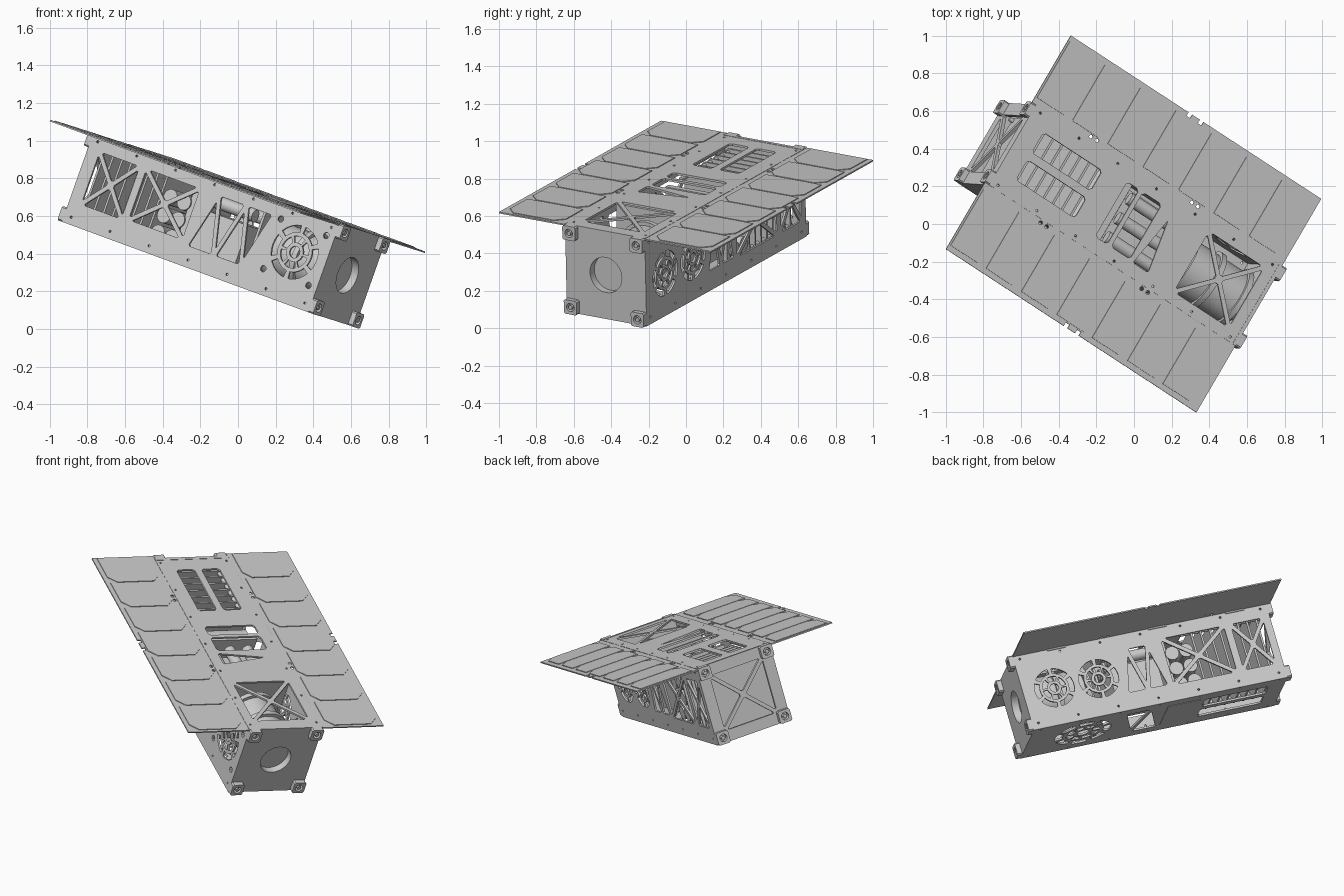
import bpy, math
from mathutils import Vector, Matrix

if "Cube" in bpy.data.objects:
    bpy.data.objects.remove(bpy.data.objects["Cube"])

# Tilted body frame: U along the body, V across the wings, W out of the top
U = Vector((0.800, -0.522, -0.294)).normalized()
V = Vector((0.503, 0.849, -0.160))
V = (V - U * V.dot(U)).normalized()
W = U.cross(V)
ORIGIN = Vector((0, 0, 0.764))
X0, X1, H = -0.835, 0.86, 0.25      # end tips and half width of the body


def frame(ax, ay, pos):
    m = Matrix((ax, ay, ax.cross(ay))).transposed().to_4x4()
    m.translation = ORIGIN + U * pos[0] + V * pos[1] + W * pos[2]
    return m


def panel(name, outline, holes, ax, ay, pos, thick):
    """Flat plate with cut-outs, from a filled 2D curve turned into a mesh."""
    cu = bpy.data.curves.new(name, 'CURVE')
    cu.dimensions, cu.fill_mode, cu.extrude = '2D', 'BOTH', thick / 2
    for pts in [outline] + holes:
        s = cu.splines.new('POLY')
        s.points.add(len(pts) - 1)
        for p, q in zip(s.points, pts):
            p.co = (q[0], q[1], 0, 1)
        s.use_cyclic_u = True
    tmp = bpy.data.objects.new(name + "_tmp", cu)
    bpy.context.collection.objects.link(tmp)
    me = bpy.data.meshes.new_from_object(tmp.evaluated_get(bpy.context.evaluated_depsgraph_get()))
    bpy.data.objects.remove(tmp)
    ob = bpy.data.objects.new(name, me)
    bpy.context.collection.objects.link(ob)
    ob.matrix_world = frame(ax, ay, pos)
    return ob


def box(name, u0, u1, v0, v1, w0, w1):
    return panel(name, rect(u0, v0, u1, v1), [], U, V, (0, 0, (w0 + w1) / 2), w1 - w0)


def cyl(name, pos, r, length, ax, ay, inner=0):
    return panel(name, circle((0, 0), r), [circle((0, 0), inner)] if inner else [], ax, ay, pos, length)


# 2D outline helpers
def rect(a0, b0, a1, b1):
    return [(a0, b0), (a1, b0), (a1, b1), (a0, b1)]


def soft(pts, c=0.015):
    out = []
    for i, p in enumerate(pts):
        p = Vector(p)
        for q in (pts[i - 1], pts[(i + 1) % len(pts)]):
            d = Vector(q) - p
            out.append(tuple(p + d.normalized() * min(c, d.length * 0.3)))
    return out


def circle(c, r, n=32):
    return [(c[0] + r * math.cos(2 * math.pi * i / n), c[1] + r * math.sin(2 * math.pi * i / n)) for i in range(n)]


def arc(c, r0, r1, t0, t1, n=6):
    ts = [t0 + (t1 - t0) * i / n for i in range(n + 1)]
    return ([(c[0] + r1 * math.cos(t), c[1] + r1 * math.sin(t)) for t in ts] +
            [(c[0] + r0 * math.cos(t), c[1] + r0 * math.sin(t)) for t in reversed(ts)])


def tri(p, q, r, d=0.012):
    p, q, r = Vector(p), Vector(q), Vector(r)
    a, b, c = (q - r).length, (p - r).length, (p - q).length
    s = (a + b + c) / 2
    ctr = (p * a + q * b + r * c) / (2 * s)
    rad = math.sqrt(s * (s - a) * (s - b) * (s - c)) / s
    return soft([tuple(ctr + (x - ctr) * (rad - d) / rad) for x in (p, q, r)], 0.01)


def cross(a0, b0, a1, b1):
    m, k = ((a0 + a1) / 2, (b0 + b1) / 2), rect(a0, b0, a1, b1)
    return [tri(k[i], k[(i + 1) % 4], m) for i in range(4)]


def zigzag(a0, b0, a1, b1, n):
    s = (a1 - a0) / (n + 1)
    return [tri(*[(a0 + s * (i + j), (b0, b1)[(i + j) % 2]) for j in range(3)][:2],
                (a0 + s * (i + 2), (b0, b1)[i % 2])) for i in range(n)]


def grille(c, r, n=6):
    out = [circle(c, r * 0.22, 16)]
    for r0, r1, off in ((0.36, 0.6, 0), (0.74, 1.0, 0.5)):
        for i in range(n):
            t = 2 * math.pi * (i + off) / n
            out.append(arc(c, r * r0, r * r1, t + 0.1, t + 2 * math.pi / n - 0.1))
    return out


def screws(lo, hi, b0, b1, n=7):
    return [circle((lo + (hi - lo) * i / (n - 1), b), 0.007, 8) for i in range(n) for b in (b0, b1)]


B0, B1 = X0 + 0.03, X1 - 0.03       # wall ends, feet stick out beyond
T = 0.012

# Top wall
holes = [soft(rect(-0.69, s * 0.085 - 0.062, -0.30, s * 0.085 + 0.062)) for s in (-1, 1)]
holes += [soft(rect(-0.15, -0.17, -0.07, 0.17)), soft(rect(-0.045, -0.17, 0.08, 0.17))]
holes += zigzag(0.09, -0.19, 0.22, 0.19, 1) + cross(0.37, -0.2, 0.76, 0.2)
holes += screws(-0.76, 0.78, -0.225, 0.225)
panel("top_wall", rect(B0, -H, B1, H), holes, U, V, (0, 0, -0.008), T)

# Bottom wall with a grille, struts, a blank cover and slotted windows
holes = [soft(rect(-0.70, s * 0.085 - 0.062, -0.29, s * 0.085 + 0.062)) for s in (-1, 1)]
holes += grille((0.47, 0), 0.18, 8) + zigzag(-0.04, -0.18, 0.23, 0.18, 2)
holes += screws(-0.76, 0.78, -0.225, 0.225)
panel("bottom_wall", rect(B0, -H, B1, H), holes, U, V, (0, 0, -0.494), T)
box("bottom_cover", -0.26, -0.05, -0.17, 0.17, -0.502, -0.49)

# Left wall
wall = rect(B0, -0.5, B1, -0.002)
holes = cross(-0.74, -0.39, -0.45, -0.07) + cross(-0.43, -0.38, -0.05, -0.07)
holes += zigzag(-0.03, -0.40, 0.43, -0.07, 4) + grille((0.625, -0.225), 0.145)
holes += [circle((0.625 + a * 0.15, -0.225 + b * 0.14), 0.018, 8) for a in (-1, 1) for b in (-1, 1)]
holes += screws(-0.76, 0.79, -0.46, -0.035)
panel("left_wall", wall, holes, U, W, (0, -H + 0.006, 0), T)

# Right wall
holes = grille((0.63, -0.26), 0.125) + grille((0.345, -0.26), 0.125)
holes += zigzag(-0.08, -0.40, 0.20, -0.1, 3) + cross(-0.52, -0.41, -0.09, -0.08)
holes += cross(-0.77, -0.41, -0.54, -0.08) + screws(-0.76, 0.79, -0.46, -0.035)
panel("right_wall", wall, holes, U, W, (0, H - 0.006, 0), T)

# End plates
end = rect(-H, -0.5, H, 0)
panel("front_plate", end, [circle((0, -0.25), 0.102, 48)], V, W, (B1 - 0.01, 0, 0), 0.02)
panel("back_plate", end, cross(-0.19, -0.44, 0.19, -0.06), V, W, (B0 + 0.01, 0, 0), 0.02)

# Corner feet with sockets
for u, side in ((X1 - 0.016, "front"), (X0 + 0.016, "back")):
    for v in (-0.21, 0.21):
        for w in (-0.46, -0.04):
            panel(side + "_foot", soft(rect(-0.04, -0.04, 0.04, 0.04), 0.008), [circle((0, 0), 0.024, 16)],
                  V, W, (u, v, w), 0.032)
            cyl(side + "_foot_spring", (u, v, w), 0.012, 0.03, V, W)

# Lens, hood and telescope barrel
cyl("lens_hood", (B1 - 0.03, 0, -0.25), 0.11, 0.06, V, W, 0.1)
cyl("lens", (B1 - 0.05, 0, -0.25), 0.1, 0.01, V, W)
cyl("telescope_barrel", (0.57, 0, -0.25), 0.15, 0.40, V, W, 0.135)
for u in (0.40, 0.58, 0.76):
    cyl("barrel_ring", (u, 0, -0.25), 0.17, 0.03, V, W, 0.14)
panel("barrel_bulkhead", rect(-0.22, -0.47, 0.22, -0.03), [], V, W, (0.35, 0, 0), 0.015)

# Circuit board stack at the back
for i in range(8):
    panel("circuit_board", soft(rect(-0.2, -0.45, 0.2, -0.05)), [], V, W, (-0.73 + i * 0.06, 0, 0), 0.012)
for v in (-0.18, 0.18):
    for w in (-0.43, -0.07):
        cyl("stack_rod", (-0.50, v, w), 0.012, 0.52, V, W)

# Battery cells and equipment in the middle
for u in (-0.25, -0.16):
    for w in (-0.38, -0.28, -0.18):
        cyl("battery_cell", (u, 0, w), 0.043, 0.40, U, W)
box("battery_holder", -0.13, -0.095, -0.19, 0.19, -0.43, -0.07)
for v in (-0.12, 0, 0.12):
    cyl("actuator_rod", (0.09, v, -0.12), 0.035, 0.30, V, W)
box("control_unit", -0.06, 0.25, -0.17, 0.17, -0.40, -0.18)

# Deployed wings with rows of chamfered cells
E = 0.665
for s, side in ((-1, "left"), (1, "right")):
    n = 0.022
    outline = [(-0.83, s * H), (-0.83, s * E), (-0.05, s * E), (-0.05, s * (E - n)), (-0.025, s * (E - n)),
               (-0.025, s * E), (0.025, s * E), (0.025, s * (E - n)), (0.05, s * (E - n)), (0.05, s * E),
               (0.83, s * E), (0.83, s * H)]
    holes = [circle((u, s * 0.268), 0.011, 10) for u in (-0.45, -0.41, 0.22, 0.26)]
    panel(side + "_wing", outline, holes, U, V, (0, 0, -0.008), 0.008)
    for i in range(7):
        a = -0.82 + i * 0.2345
        b, c = a + 0.226, 0.05
        pts = [(a, s * 0.285), (b - c, s * 0.285), (b, s * (0.285 + c)), (b, s * (0.635 - c)),
               (b - c, s * 0.635), (a, s * 0.635)]
        panel(side + "_solar_cell", pts, [], U, V, (0, 0, -0.002), 0.005)
    # Hinge knuckles between wing and body
    for u in (-0.6, -0.1, 0.55):
        cyl(side + "_hinge", (u, s * H, -0.012), 0.009, 0.12, V, W)

# Smooth the round parts, keep edges sharp
for ob in bpy.context.scene.objects:
    ob.select_set(True)
    bpy.context.view_layer.objects.active = ob
bpy.ops.object.shade_smooth_by_angle(angle=math.radians(30))
